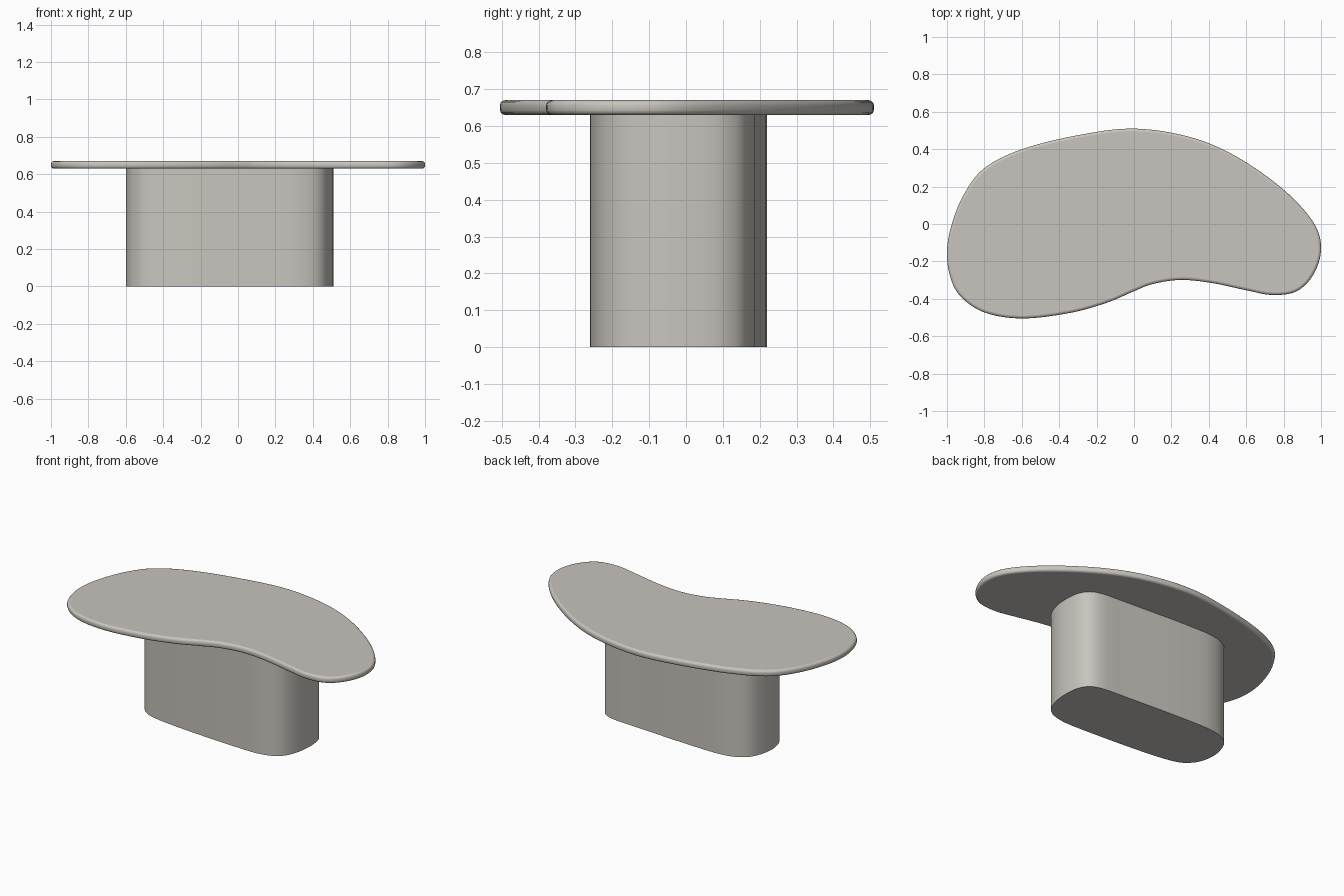
import bpy, bmesh, math
from mathutils import Vector

if "Cube" in bpy.data.objects:
    bpy.data.objects.remove(bpy.data.objects["Cube"])

stone = bpy.data.materials.new("warm_grey")
stone.diffuse_color = (0.58, 0.55, 0.51, 1.0)
stone.use_nodes = True
stone.node_tree.nodes["Principled BSDF"].inputs["Base Color"].default_value = stone.diffuse_color


def smooth_outline(points, bounds, steps=8):
    """Closed Catmull-Rom curve through the points, fitted to x0, x1, y0, y1."""
    pts = [Vector(p) for p in points]
    n, out = len(pts), []
    for i in range(n):
        a, b, c, d = (pts[(i + k) % n] for k in (-1, 0, 1, 2))
        for s in range(steps):
            t = s / steps
            out.append(0.5 * (2 * b + (c - a) * t + (2 * a - 5 * b + 4 * c - d) * t ** 2
                              + (3 * b - a - 3 * c + d) * t ** 3))
    lo = [min(p[k] for p in out) for k in (0, 1)]
    hi = [max(p[k] for p in out) for k in (0, 1)]
    x0, x1, y0, y1 = bounds
    return [Vector((x0 + (p.x - lo[0]) / (hi[0] - lo[0]) * (x1 - x0),
                    y0 + (p.y - lo[1]) / (hi[1] - lo[1]) * (y1 - y0))) for p in out]


def build(name, outline, profile):
    """Stack the outline in rings of (inset, height) and cap both ends."""
    n = len(outline)
    bm = bmesh.new()
    rings = []
    for inset, z in profile:
        ring = []
        for i, p in enumerate(outline):
            t = (outline[(i + 1) % n] - outline[i - 1]).normalized()
            q = p + Vector((-t.y, t.x)) * inset      # outline runs counter-clockwise
            ring.append(bm.verts.new((q.x, q.y, z)))
        rings.append(ring)
    for lower, upper in zip(rings, rings[1:]):
        for i in range(n):
            j = (i + 1) % n
            bm.faces.new((lower[i], lower[j], upper[j], upper[i])).smooth = True
    bm.faces.new(rings[0][::-1])
    bm.faces.new(rings[-1])
    bmesh.ops.recalc_face_normals(bm, faces=bm.faces)
    mesh = bpy.data.meshes.new(name)
    bm.to_mesh(mesh)
    bm.free()
    mesh.materials.append(stone)
    obj = bpy.data.objects.new(name, mesh)
    bpy.context.collection.objects.link(obj)
    bpy.ops.object.select_all(action='DESELECT')
    obj.select_set(True)
    bpy.context.view_layer.objects.active = obj
    bpy.ops.object.shade_smooth_by_angle(angle=math.radians(35))
    for f in mesh.polygons:                          # keep the big caps flat
        if len(f.vertices) > 4:
            f.use_smooth = False
    return obj


# Kidney-shaped table top with a softly rounded rim
top = [(1, -0.13), (0.96, 0.01), (0.8, 0.185), (0.55, 0.36), (0.3, 0.465), (0, 0.51),
       (-0.3, 0.475), (-0.6, 0.4), (-0.8, 0.3), (-0.91, 0.16), (-0.975, 0), (-1, -0.14),
       (-0.985, -0.27), (-0.93, -0.38), (-0.8, -0.468), (-0.6, -0.5), (-0.35, -0.472),
       (-0.15, -0.418), (0, -0.355), (0.1, -0.317), (0.25, -0.295), (0.42, -0.312),
       (0.6, -0.35), (0.74, -0.375), (0.87, -0.355), (0.96, -0.265)]
build("table_top", smooth_outline(top, (-1, 1, -0.505, 0.51)),
      [(0.014, 0.63), (0.007, 0.632), (0.002, 0.637), (0, 0.644),
       (0, 0.656), (0.002, 0.663), (0.007, 0.668), (0.014, 0.67)])

# Solid oblong pedestal with rounded ends
base = [(0.51, 0), (0.49, 0.115), (0.41, 0.178), (0.2, 0.197), (-0.2, 0.22), (-0.42, 0.218),
        (-0.54, 0.168), (-0.592, 0.07), (-0.6, -0.04), (-0.56, -0.14), (-0.46, -0.2),
        (-0.2, -0.235), (0.2, -0.26), (0.35, -0.254), (0.445, -0.212), (0.495, -0.12)]
build("pedestal", smooth_outline(base, (-0.6, 0.51, -0.26, 0.22)),
      [(0, 0), (0, 0.632)])
